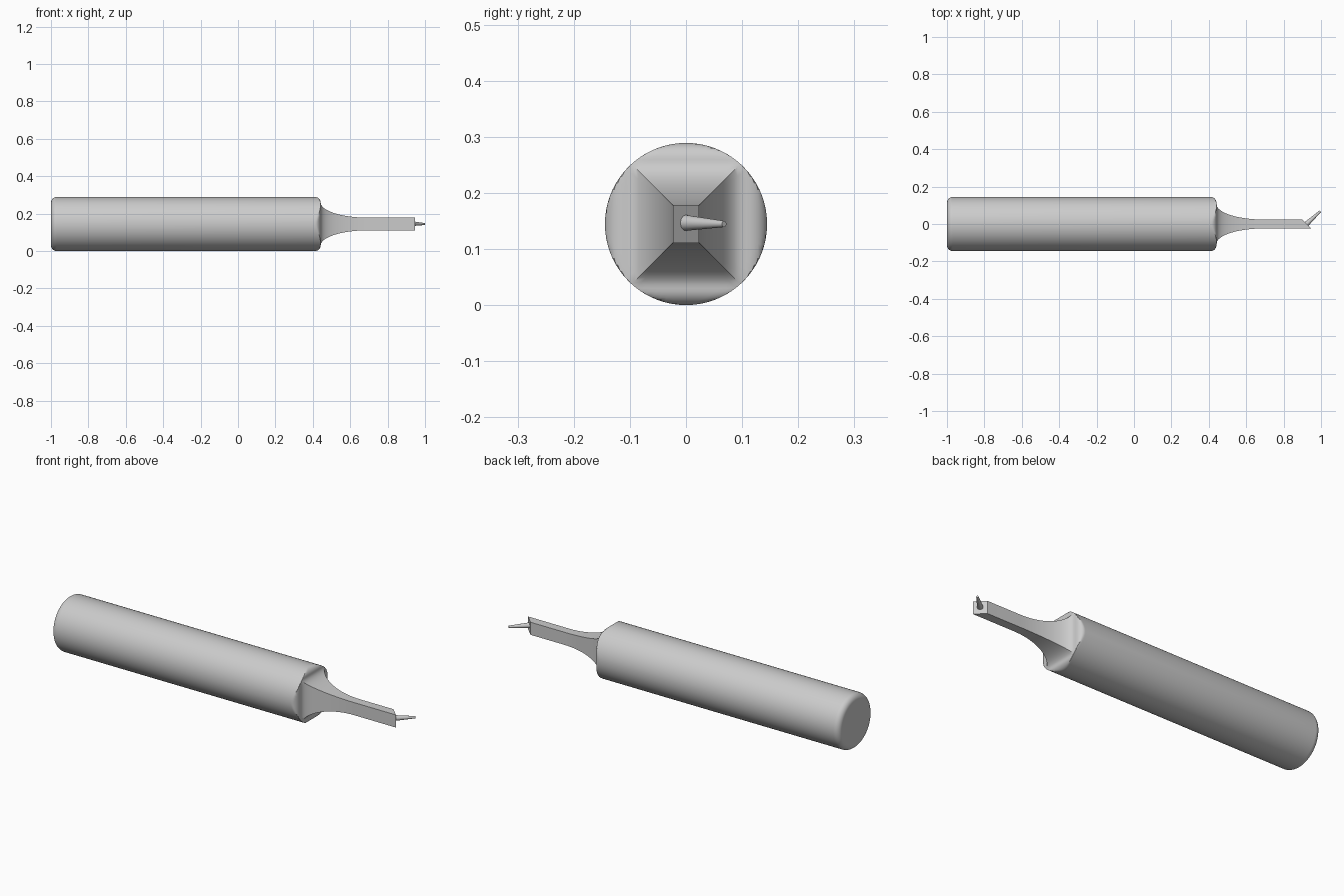
import bpy, bmesh
from math import sin, cos, tan, pi, radians, hypot
from mathutils import Vector

cube = bpy.data.objects.get("Cube")
if cube:
    bpy.data.objects.remove(cube)

grey = bpy.data.materials.new("plain grey")
grey.use_nodes = True
grey.diffuse_color = (0.6, 0.6, 0.6, 1)
grey.node_tree.nodes["Principled BSDF"].inputs["Base Color"].default_value = (0.6, 0.6, 0.6, 1)

R = 0.1445               # handle radius, also the height of the axis
HY, HZ = 0.0235, 0.0335  # half width and half height of the neck
SIDE = 18                # points along each side of a section


def section(x, flare, radius=R, slant=0):
    """Flared rectangle trimmed by a circle, so it turns from round to square."""
    hy = HY + flare + 0.25 * max(0, flare - 0.07)
    hz = HZ + flare
    ring = []
    for quarter in range(4):
        for i in range(SIDE):
            u, v = 1, tan(pi / 4 * (2 * i / SIDE - 1))
            for _ in range(quarter):
                u, v = -v, u
            y, z = u * hy, v * hz
            k = min(1, radius / hypot(y, z))
            ring.append(Vector((x - slant * y * k, y * k, R + z * k)))
    return ring


def loft(name, rings):
    """Skin the rings, cap both ends flat and smooth everything else."""
    bm = bmesh.new()
    rows = [[bm.verts.new(p) for p in ring] for ring in rings]
    n = len(rows[0])
    for a, b in zip(rows, rows[1:]):
        for i in range(n):
            j = (i + 1) % n
            bm.faces.new((a[i], a[j], b[j], b[i]))
    bm.faces.new(rows[0])
    bm.faces.new(rows[-1])
    bmesh.ops.recalc_face_normals(bm, faces=bm.faces)
    mesh = bpy.data.meshes.new(name)
    bm.to_mesh(mesh)
    bm.free()
    mesh.materials.append(grey)
    obj = bpy.data.objects.new(name, mesh)
    bpy.context.collection.objects.link(obj)
    bpy.ops.object.select_all(action="DESELECT")
    obj.select_set(True)
    bpy.context.view_layer.objects.active = obj
    bpy.ops.object.shade_smooth_by_angle(angle=radians(30))
    for face in mesh.polygons:
        if len(face.vertices) > 4:
            face.use_smooth = False
    return obj


# Handle: rounded back edge, straight barrel, rounded shoulder
round_r, wide = 0.03, 0.111
rings = []
for i in range(9):
    a = pi / 2 * i / 8
    rings.append(section(-1 + round_r * (1 - cos(a)), wide, R - round_r * (1 - sin(a))))
for i in range(9):
    a = pi / 2 * i / 8
    rings.append(section(0.412 + round_r * sin(a), wide - round_r * (1 - cos(a))))

# Neck: concave sweep down to a slim bar with a slanted end
for i in range(1, 21):
    b = pi / 2 * i / 20
    rings.append(section(0.70 - 0.258 * cos(b), (wide - round_r) * (1 - sin(b))))
rings.append(section(0.9225, 0, slant=1))
loft("handle_and_neck", rings)

# Pin: tapered, standing on the slanted end
base, tip = Vector((0.918, -0.004, R + 0.002)), Vector((0.996, 0.068, R))
axis = (tip - base).normalized()
across = axis.cross(Vector((0, 0, 1))).normalized()
up = across.cross(axis)
loft("tip_pin", [
    [c + r * (cos(t * pi / 16) * across + sin(t * pi / 16) * up) for t in range(32)]
    for c, r in ((base, 0.0145), (tip, 0.0055))])
